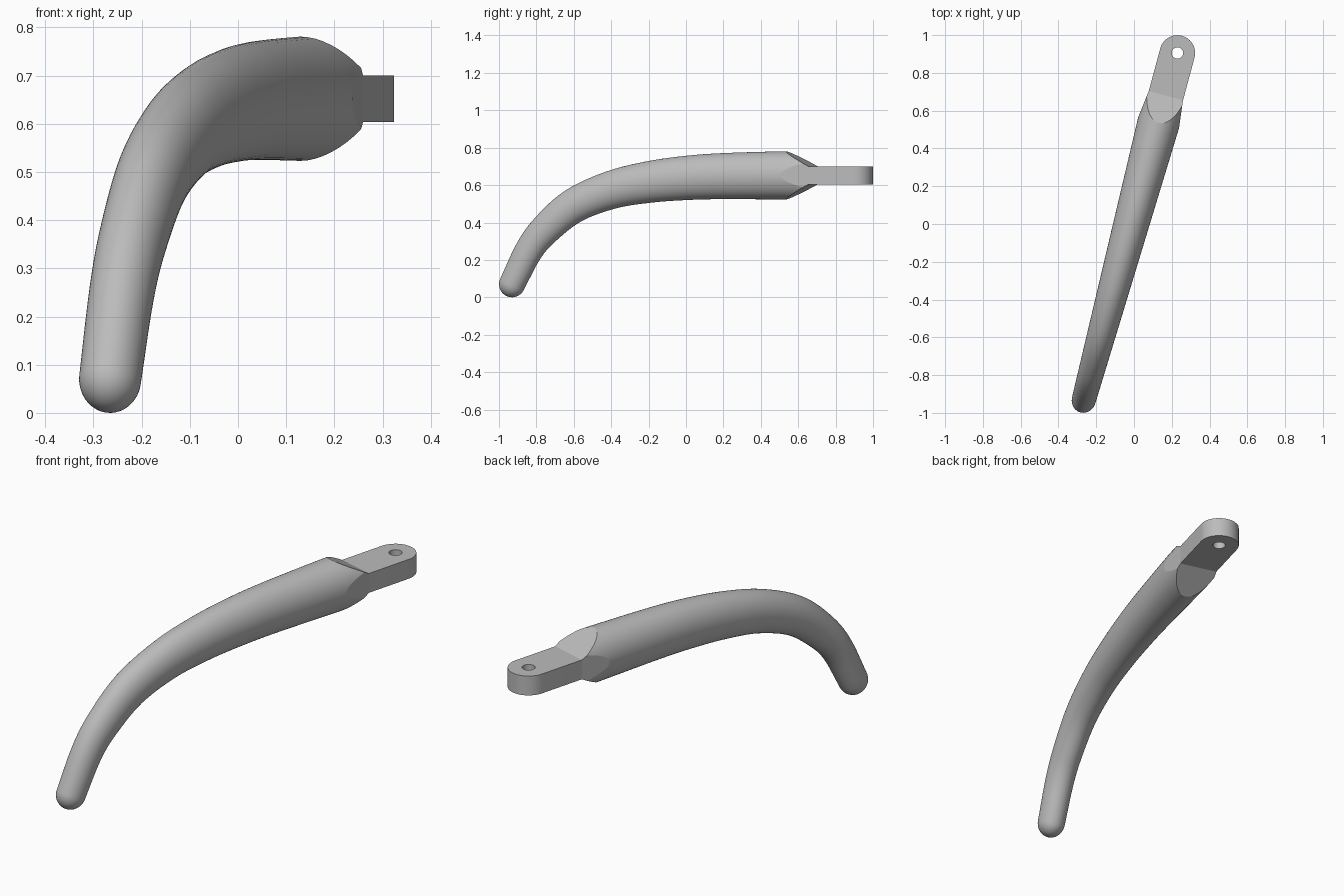
import bpy, bmesh, math
from mathutils import Vector, Matrix

cube = bpy.data.objects.get("Cube")
if cube:
    bpy.data.objects.remove(cube, do_unlink=True)

grey = bpy.data.materials.new("plain grey")
grey.use_nodes = True
colour = (0.5, 0.5, 0.5, 1)
grey.diffuse_color = colour
grey.node_tree.nodes["Principled BSDF"].inputs["Base Color"].default_value = colour

# The handle lies in one vertical plane, turned about z
PLACE = Matrix.Rotation(math.radians(-15.1), 4, 'Z') @ Matrix.Translation((-0.014, 0, 0))
MID_Z = 0.652
SIDES = 48


def finish(bm, name):
    bmesh.ops.recalc_face_normals(bm, faces=bm.faces)
    mesh = bpy.data.meshes.new(name)
    bm.to_mesh(mesh)
    bm.free()
    mesh.materials.append(grey)
    obj = bpy.data.objects.new(name, mesh)
    obj.matrix_world = PLACE
    bpy.context.collection.objects.link(obj)


def spline(points, steps):
    """Catmull-Rom curve through the points."""
    p = [2 * points[0] - points[1]] + points + [2 * points[-1] - points[-2]]
    out = []
    for i in range(1, len(p) - 2):
        a, b, c, d = p[i - 1:i + 3]
        for k in range(steps):
            t = k / steps
            out.append(0.5 * (2 * b + (c - a) * t + (2 * a - 5 * b + 4 * c - d) * t ** 2
                              + (3 * b - a - 3 * c + d) * t ** 3))
    return out + [points[-1]]


# Grip: oval tube along a curve; each point is length, height, half thickness
path = spline([Vector(v) for v in (
    (-0.967, 0.070, 0.070), (-0.874, 0.250, 0.076), (-0.780, 0.365, 0.084),
    (-0.625, 0.490, 0.093), (-0.418, 0.574, 0.102), (-0.211, 0.616, 0.111),
    (-0.004, 0.638, 0.118), (0.204, 0.648, 0.123), (0.556, MID_Z, 0.129),
    (0.720, MID_Z, 0.129))], 5)

bm = bmesh.new()
rings = []


def add_ring(centre, tangent, half_w, half_h):
    up = Vector((1, 0, 0)).cross(tangent)
    rings.append([bm.verts.new(centre + Vector((half_w * math.cos(a), 0, 0)) + up * half_h * math.sin(a))
                  for a in (2 * math.pi * i / SIDES for i in range(SIDES))])


for i, p in enumerate(path):
    d = path[min(i + 1, len(path) - 1)] - path[max(i - 1, 0)]
    tangent = Vector((0, d.x, d.y)).normalized()
    centre = Vector((0, p.x, p.y))
    half_w = min(0.064 + 0.0315 * (p.x - path[0].x), 0.112)
    if i == 0:  # rounded tip
        for k in range(1, 9):
            a = k / 9 * math.pi / 2
            add_ring(centre - tangent * p.z * math.cos(a), tangent, half_w * math.sin(a), p.z * math.sin(a))
        tip = bm.verts.new(centre - tangent * p.z)
    add_ring(centre, tangent, half_w, p.z)

for i in range(SIDES):
    j = (i + 1) % SIDES
    bm.faces.new((tip, rings[0][j], rings[0][i]))
    for a, b in zip(rings, rings[1:]):
        bm.faces.new((a[i], a[j], b[j], b[i]))
for f in bm.faces:
    f.smooth = True
bm.faces.new(rings[-1])

# Flat bevels that narrow the grip down to the lug
for axis, start, end in ((Vector((0, 0, 1)), 0.129, 0.048), (Vector((1, 0, 0)), 0.112, 0.094)):
    for side in (1, -1):
        normal = axis * side * 0.15 + Vector((0, start - end, 0))
        cut = bmesh.ops.bisect_plane(bm, geom=bm.verts[:] + bm.edges[:] + bm.faces[:], dist=1e-5,
                                     plane_co=Vector((0, 0.55, MID_Z)) + axis * side * start,
                                     plane_no=normal, clear_outer=True)
        edges = [e for e in cut["geom_cut"] if isinstance(e, bmesh.types.BMEdge) and e.is_boundary]
        for f in bmesh.ops.holes_fill(bm, edges=edges, sides=0)["faces"]:
            f.smooth = False
finish(bm, "curved_grip")

# Lug: flat bar with a round end and a drilled hole
LUG_Y, LUG_R, HOLE_R, HALF_H = 0.934, 0.094, 0.03, 0.048
outline = [(-LUG_R, 0.70), (LUG_R, 0.70)]
outline += [(LUG_R * math.cos(a), LUG_Y + LUG_R * math.sin(a))
            for a in (math.pi * i / 24 for i in range(25))]
hole = [(HOLE_R * math.cos(a), LUG_Y + HOLE_R * math.sin(a))
        for a in (2 * math.pi * i / 32 for i in range(32))]
bm = bmesh.new()
for loop in (outline, hole):
    verts = [bm.verts.new((x, y, MID_Z - HALF_H)) for x, y in loop]
    for a, b in zip(verts, verts[1:] + verts[:1]):
        bm.edges.new((a, b))
bmesh.ops.triangle_fill(bm, edges=bm.edges[:], use_beauty=True)
top = bmesh.ops.extrude_face_region(bm, geom=bm.faces[:], use_keep_orig=True)["geom"]
bmesh.ops.translate(bm, vec=(0, 0, 2 * HALF_H), verts=[v for v in top if isinstance(v, bmesh.types.BMVert)])
bm.normal_update()
for f in bm.faces:
    f.smooth = abs(f.normal.z) < 0.5 and f.calc_center_median().y > 0.71
for e in bm.edges:
    if len(e.link_faces) == 2 and e.calc_face_angle(0) > 0.6:
        e.smooth = False
finish(bm, "lug_with_hole")
